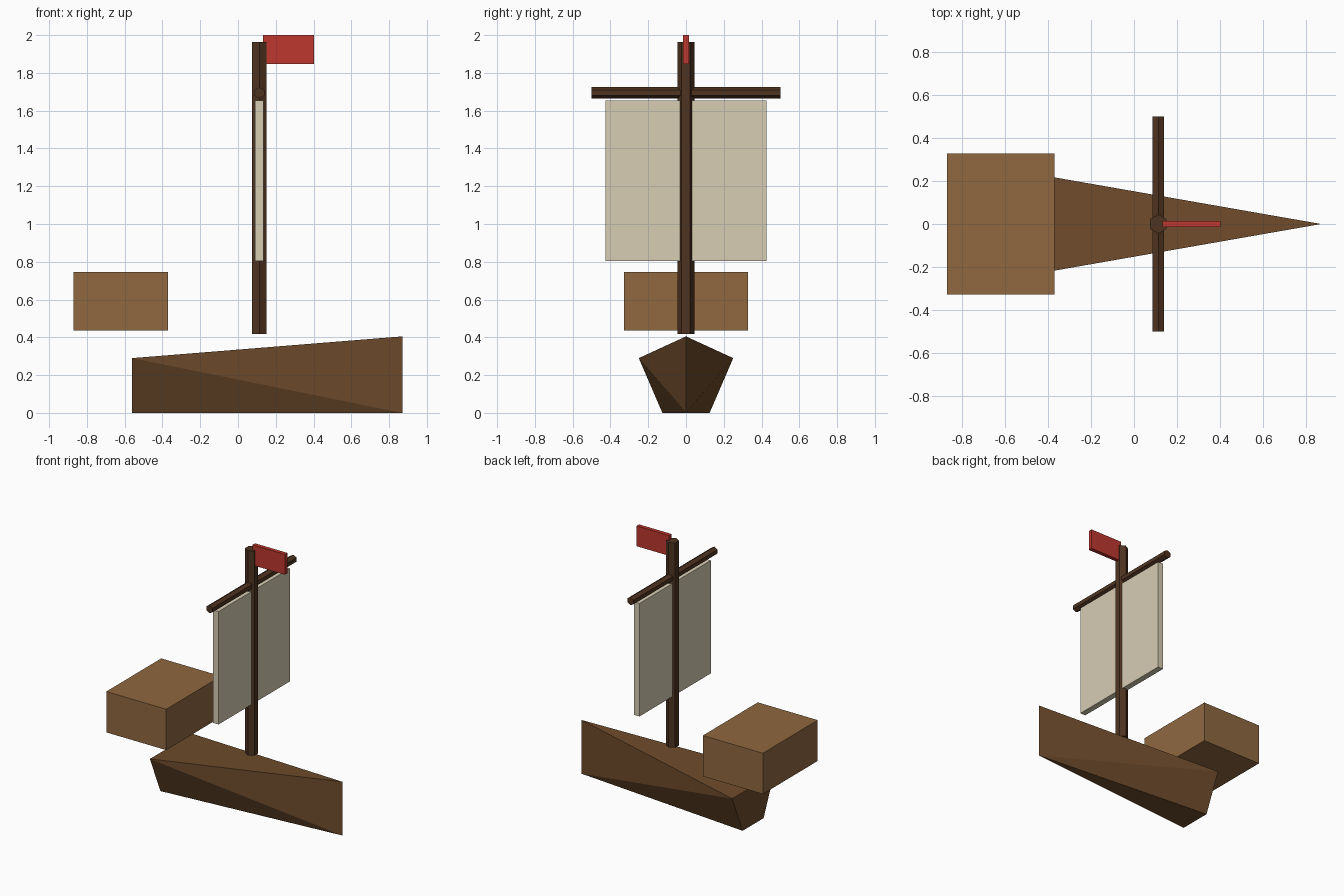
import bpy
import bmesh
from math import radians

if "Cube" in bpy.data.objects:
    bpy.data.objects.remove(bpy.data.objects["Cube"])


def material(name, rgb):
    """Material from an 8-bit sRGB colour."""
    m = bpy.data.materials.new(name)
    m.diffuse_color = [(c / 255) ** 2.2 for c in rgb] + [1]
    m.use_nodes = True
    m.node_tree.nodes["Principled BSDF"].inputs["Base Color"].default_value = m.diffuse_color
    return m


hull_wood = material("hull_wood", (110, 77, 48))
cabin_wood = material("cabin_wood", (142, 104, 66))
dark_wood = material("dark_wood", (80, 55, 38))
canvas = material("canvas", (214, 204, 178))
red = material("red_cloth", (188, 58, 50))


def box(name, lo, hi, mat):
    bpy.ops.mesh.primitive_cube_add(size=1, location=[(a + b) / 2 for a, b in zip(lo, hi)])
    o = bpy.context.object
    o.name = name
    o.scale = [b - a for a, b in zip(lo, hi)]
    o.data.materials.append(mat)
    bpy.ops.object.transform_apply(location=False, rotation=False, scale=True)


def pole(name, radius, length, location, mat, tilt=0):
    bpy.ops.mesh.primitive_cylinder_add(vertices=6, radius=radius, depth=length,
                                        location=location, rotation=(radians(tilt), 0, 0))
    o = bpy.context.object
    o.name = name
    o.data.materials.append(mat)


# Hull: trapezoid stern tapering to a vertical bow edge
STERN, BOW = -0.56, 0.87
bm = bmesh.new()
keel_r, keel_l, rail_l, rail_r = [bm.verts.new((STERN, y, z)) for y, z in
                                  ((-0.125, 0), (0.125, 0), (0.25, 0.29), (-0.25, 0.29))]
bow_low, bow_top = [bm.verts.new((BOW, 0, z)) for z in (0, 0.405)]
bm.faces.new((keel_r, keel_l, rail_l, rail_r))
bm.faces.new((rail_r, rail_l, bow_top))
bm.faces.new((keel_l, keel_r, bow_low))
for keel, rail in ((keel_r, rail_r), (keel_l, rail_l)):
    bm.faces.new((keel, bow_low, rail))
    bm.faces.new((rail, bow_low, bow_top))
bmesh.ops.recalc_face_normals(bm, faces=bm.faces)
mesh = bpy.data.meshes.new("hull")
bm.to_mesh(mesh)
bm.free()
mesh.materials.append(hull_wood)
bpy.context.collection.objects.link(bpy.data.objects.new("hull", mesh))

# Stern cabin
box("cabin", (-0.87, -0.327, 0.437), (-0.37, 0.327, 0.745), cabin_wood)

# Mast and yard
MAST_X = 0.113
pole("mast", 0.045, 1.545, (MAST_X, 0, 1.19), dark_wood)
pole("yard", 0.03, 1.0, (MAST_X, 0, 1.694), dark_wood, tilt=90)

# Sail and flag
box("sail", (MAST_X - 0.0225, -0.425, 0.803), (MAST_X + 0.0225, 0.425, 1.655), canvas)
box("flag", (0.132, -0.015, 1.847), (0.402, 0.015, 2.0), red)
